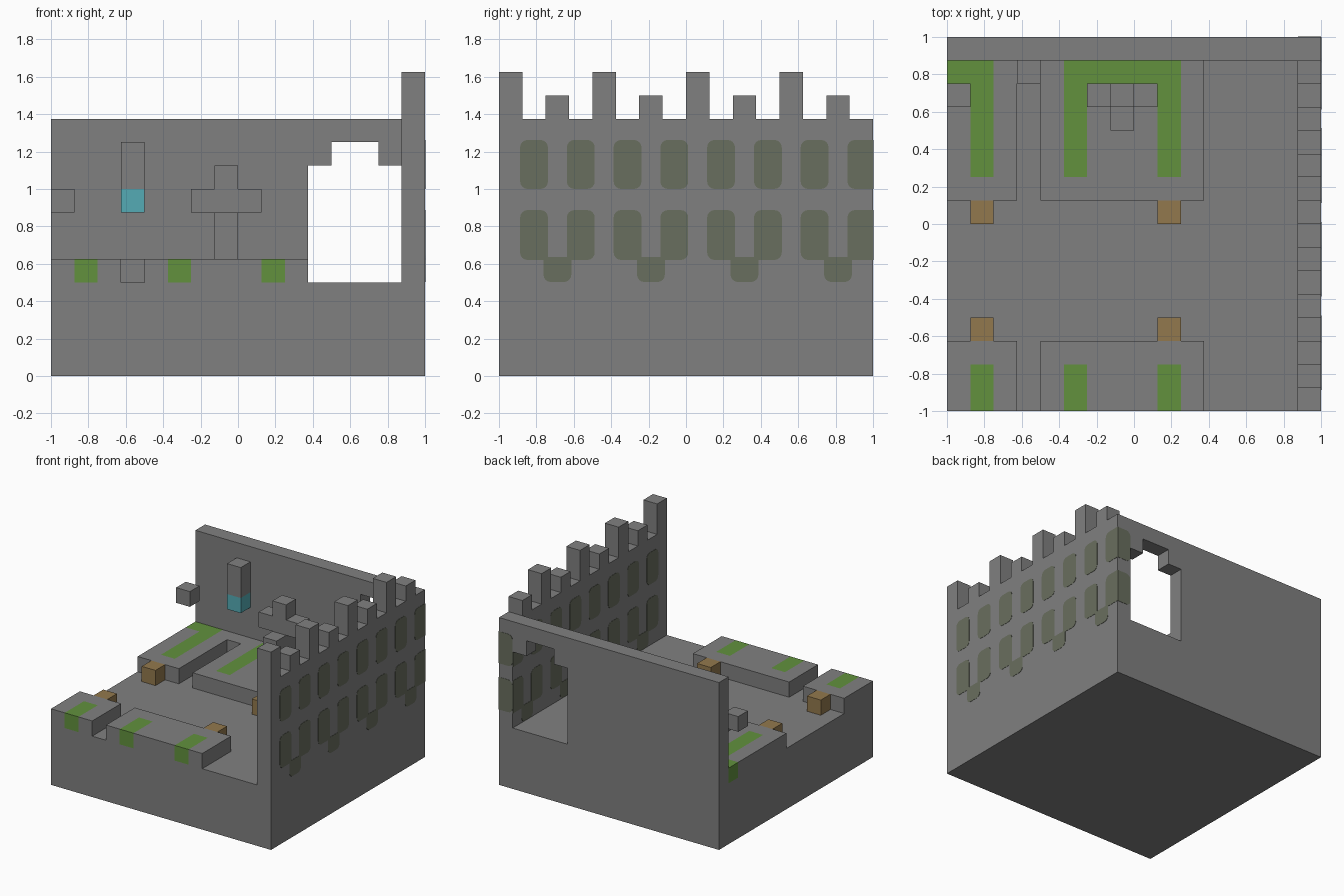
import bpy, bmesh, math
from mathutils import Vector

if "Cube" in bpy.data.objects:
    bpy.data.objects.remove(bpy.data.objects["Cube"], do_unlink=True)

U = 0.125  # one block


def material(name, rgb):
    m = bpy.data.materials.new(name)
    m.use_nodes = True
    m.diffuse_color = (*rgb, 1)
    m.node_tree.nodes["Principled BSDF"].inputs["Base Color"].default_value = (*rgb, 1)
    return m


STONE = material("stone grey", (0.216, 0.216, 0.216))
MOSS = material("moss green", (0.122, 0.283, 0.048))
WOOD = material("wood brown", (0.29, 0.19, 0.075))
WATER = material("water cyan", (0.09, 0.41, 0.46))
OLIVE = material("window olive", (0.141, 0.156, 0.112))


def finish(name, bm, mats):
    bmesh.ops.recalc_face_normals(bm, faces=bm.faces)
    mesh = bpy.data.meshes.new(name)
    bm.to_mesh(mesh)
    bm.free()
    for m in mats:
        mesh.materials.append(m)
    obj = bpy.data.objects.new(name, mesh)
    bpy.context.collection.objects.link(obj)
    return obj


def box(name, x, y, z, mat):
    """Box from three (low, high) ranges."""
    bm = bmesh.new()
    bmesh.ops.create_cube(bm, size=1)
    for v in bm.verts:
        v.co = [r[0] if c < 0 else r[1] for c, r in zip(v.co, (x, y, z))]
    return finish(name, bm, [mat])


def prism(name, pts, axis, lo, hi, mat):
    """Extrude an upright outline along x or y."""
    bm = bmesh.new()
    place = (lambda a, b: (lo, a, b)) if axis == "x" else (lambda a, b: (a, lo, b))
    face = bm.faces.new([bm.verts.new(place(a, b)) for a, b in pts])
    new = bmesh.ops.extrude_face_region(bm, geom=[face])["geom"]
    step = Vector((hi - lo, 0, 0) if axis == "x" else (0, hi - lo, 0))
    bmesh.ops.translate(bm, vec=step, verts=[g for g in new if isinstance(g, bmesh.types.BMVert)])
    return finish(name, bm, [mat])


def rounded(a0, a1, b0, b1, square=(), r=0.04):
    """Rounded rectangle; corners 0-3 run anticlockwise from the lower left."""
    pts = []
    for i, (a, b) in enumerate(((a0, b0), (a1, b0), (a1, b1), (a0, b1))):
        if i in square:
            pts.append((a, b))
            continue
        ca = a + r if a == a0 else a - r
        cb = b + r if b == b0 else b - r
        for k in range(5):
            t = math.pi + (i + k / 4) * math.pi / 2
            pts.append((ca + r * math.cos(t), cb + r * math.sin(t)))
    return pts


# Ground slab
box("ground_slab", (-1, 1), (-1, 1), (0, 0.5), STONE)

# Back wall with a stepped doorway beside the tower wall
prism("back_wall", [(-1, 0.5), (0.375, 0.5), (0.375, 1.125), (0.5, 1.125), (0.5, 1.25),
                    (0.75, 1.25), (0.75, 1.125), (0.875, 1.125), (0.875, 1.375), (-1, 1.375)],
      "y", 0.875, 1, STONE)

# Battlement wall: tall and short merlons alternate
outline = [(1, 0.5), (-1, 0.5)]
for i in range(8):
    y = -1 + 2 * U * i
    top = 1.5 if i % 2 else 1.625
    outline += [(y, 1.375), (y, top), (y + U, top), (y + U, 1.375)]
outline.append((1, 1.375))
outline = [p for i, p in enumerate(outline) if p != outline[i - 1] and p != (-1, 1.375)]
prism("battlement_wall", outline, "x", 0.875, 1, STONE)

# Raised terraces, built on a block grid with moss strips
terrace = set()
for i in range(11):
    for j in range(16):
        gap = i == 3 and j < 14
        if not gap and (j < 3 or 9 <= j < 15):
            terrace.add((i, j))


def mossy(i, j):
    if i in (1, 5, 9):
        return j < 2 or j >= 10
    return j == 14 and (i == 0 or 5 < i < 9)


bm = bmesh.new()
for i, j in terrace:
    x, y = -1 + U * i, -1 + U * j
    corners = [(x, y), (x + U, y), (x + U, y + U), (x, y + U)]
    quads = [[(a, b, 0.625) for a, b in corners]]
    for k, (di, dj) in enumerate(((0, -1), (1, 0), (0, 1), (-1, 0))):
        if (i + di, j + dj) not in terrace:
            p, q = corners[k], corners[(k + 1) % 4]
            quads.append([(*p, 0.5), (*q, 0.5), (*q, 0.625), (*p, 0.625)])
    for quad in quads:
        bm.faces.new([bm.verts.new(c) for c in quad]).material_index = int(mossy(i, j))
bmesh.ops.remove_doubles(bm, verts=bm.verts, dist=0.001)
finish("terraces", bm, [STONE, MOSS])

# Wooden crates against the terrace edges
for x in (-0.875, 0.125):
    for y in (-0.625, 0):
        box("crate", (x, x + U), (y, y + U), (0.5, 0.625), WOOD)

# Hanging pillar with water below
box("hanging_pillar", (-0.625, -0.5), (0.75, 0.875), (1, 1.25), STONE)
box("water_block", (-0.625, -0.5), (0.75, 0.875), (0.875, 1), WATER)

# Floating block and cross-shaped statue
box("floating_block", (-1, -0.875), (0.625, 0.75), (0.875, 1), STONE)
box("statue_column", (-0.125, 0), (0.625, 0.75), (0.625, 1.125), STONE)
box("statue_arms", (-0.25, 0.125), (0.625, 0.75), (0.875, 1), STONE)
box("statue_plinth", (-0.125, 0), (0.5, 0.625), (0.625, 0.875), STONE)

# Painted windows on both faces of the battlement wall
E, T = 0.012, 0.002  # margin and plate thickness
for lo, hi in ((1, 1 + T), (0.875 - T, 0.875)):
    for i in range(8):
        y0 = -0.875 + 2 * U * i
        y1 = min(y0 + U + E, 1)
        edge = (1, 2) if i == 7 else ()
        prism("upper_window", rounded(y0 - E, y1, 1, 1.25 + E, edge), "x", lo, hi, OLIVE)
        joint = (0,) if i % 2 else (1,)
        prism("lower_window", rounded(y0 - E, y1, 0.62, 0.875 + E, edge + joint), "x", lo, hi, OLIVE)
        if i % 2 == 0:
            prism("window_link", rounded(y0 + U - E, y0 + 2 * U + E, 0.502, 0.635, (2, 3)),
                  "x", lo, hi, OLIVE)

# Windows wrapping round the rear corner
for z0, z1 in ((1, 1.25 + E), (0.62, 0.875 + E)):
    prism("corner_window", rounded(0.876, 1, z0, z1, (1, 2)), "y", 1, 1 + T, OLIVE)
